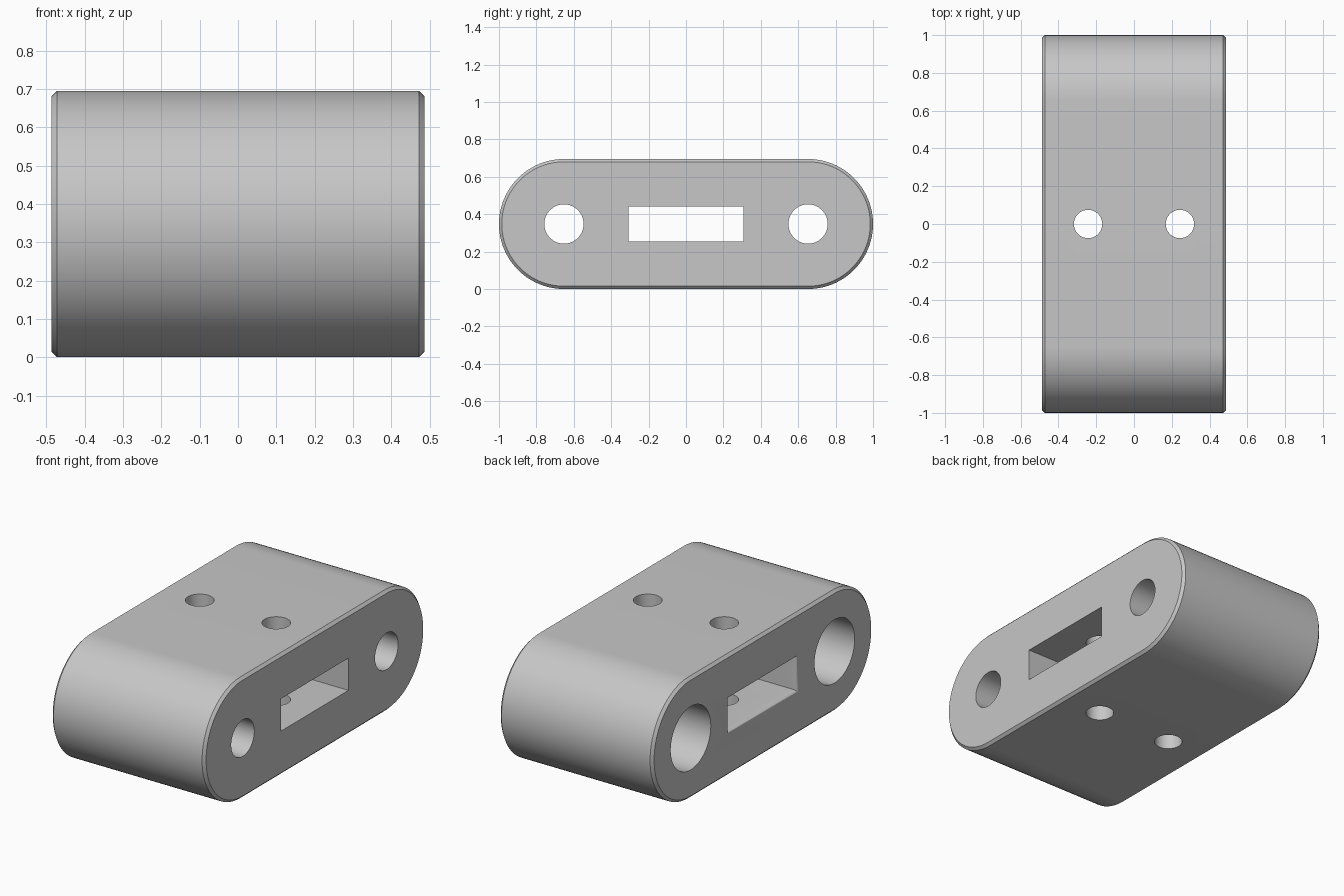
import bpy, bmesh, math
from mathutils import Vector

cube = bpy.data.objects.get("Cube")
if cube:
    bpy.data.objects.remove(cube, do_unlink=True)

HALF_X, HEIGHT, CHAMFER = 0.487, 0.695, 0.015
MID = HEIGHT / 2
HOLE_Y = 1 - MID          # bolt holes share centres with the rounded ends


def loft(name, rings):
    """Skin a closed solid through rings of equal point count."""
    bm = bmesh.new()
    loops = [[bm.verts.new(p) for p in ring] for ring in rings]
    for a, b in zip(loops, loops[1:]):
        for i in range(len(a)):
            j = (i + 1) % len(a)
            bm.faces.new((a[i], a[j], b[j], b[i]))
    bm.faces.new(loops[0][::-1])
    bm.faces.new(loops[-1])
    bmesh.ops.recalc_face_normals(bm, faces=bm.faces)
    mesh = bpy.data.meshes.new(name)
    bm.to_mesh(mesh)
    bm.free()
    obj = bpy.data.objects.new(name, mesh)
    bpy.context.collection.objects.link(obj)
    return obj


def stadium(x, radius, steps=48):
    """Outline with two semicircular ends, in the plane at x."""
    ring = []
    for side in (1, -1):
        for i in range(steps + 1):
            a = math.pi * i / steps - math.pi / 2
            ring.append((x, side * (HOLE_Y + radius * math.cos(a)),
                         MID + side * radius * math.sin(a)))
    return ring


def rectangle(x, grow):
    """Slot outline enlarged by grow on every side."""
    w, h = 0.307 + grow, 0.0925 + grow
    return [(x, sy * w, MID + sz * h)
            for sy, sz in ((-1, -1), (1, -1), (1, 1), (-1, 1))]


def cylinder(name, start, end, radius, steps=64):
    start, end = Vector(start), Vector(end)
    turn = (end - start).to_track_quat('Z', 'Y')
    angles = [2 * math.pi * i / steps for i in range(steps)]
    circle = [turn @ Vector((radius * math.cos(a), radius * math.sin(a), 0)) for a in angles]
    return loft(name, [[start + p for p in circle], [end + p for p in circle]])


# Chamfered block with rounded ends
body = loft("clamp_block", [stadium(-HALF_X, MID - CHAMFER), stadium(CHAMFER - HALF_X, MID),
                            stadium(HALF_X - CHAMFER, MID), stadium(HALF_X, MID - CHAMFER)])

# Slot, with a rounded entry on the -x face
FLARE, DEPTH, STEPS = 0.014, 0.04, 6
slot = [rectangle(-0.6, FLARE)]
for i in range(STEPS + 1):
    t = math.pi / 2 * i / STEPS
    slot.append(rectangle(-HALF_X + DEPTH * (1 - math.cos(t)), FLARE * (1 - math.sin(t))))
slot.append(rectangle(0.6, 0))
cutters = [loft("slot_cutter", slot)]

# Bolt holes with wide recesses, and vertical pin holes
for s in (-1, 1):
    y = s * HOLE_Y
    cutters.append(cylinder("bolt_cutter", (-0.6, y, MID), (0.6, y, MID), 0.105))
    cutters.append(cylinder("recess_cutter", (-0.6, y, MID), (0, y, MID), 0.182))
    cutters.append(cylinder("pin_cutter", (s * 0.243, 0, -0.1), (s * 0.243, 0, 0.8), 0.075))

bpy.ops.object.select_all(action='DESELECT')
bpy.context.view_layer.objects.active = body
body.select_set(True)
for cutter in cutters:
    cutter.hide_render = True
    mod = body.modifiers.new(cutter.name, 'BOOLEAN')
    mod.operation, mod.solver, mod.object = 'DIFFERENCE', 'EXACT', cutter
    bpy.ops.object.modifier_apply(modifier=mod.name)
for cutter in cutters:
    bpy.data.objects.remove(cutter, do_unlink=True)

# Single grey finish
grey = bpy.data.materials.new("plain_grey")
grey.use_nodes = True
colour = (0.57, 0.57, 0.57, 1)
grey.diffuse_color = colour
grey.node_tree.nodes["Principled BSDF"].inputs["Base Color"].default_value = colour
body.data.materials.clear()
body.data.materials.append(grey)
bpy.ops.object.shade_smooth_by_angle(angle=math.radians(30))
